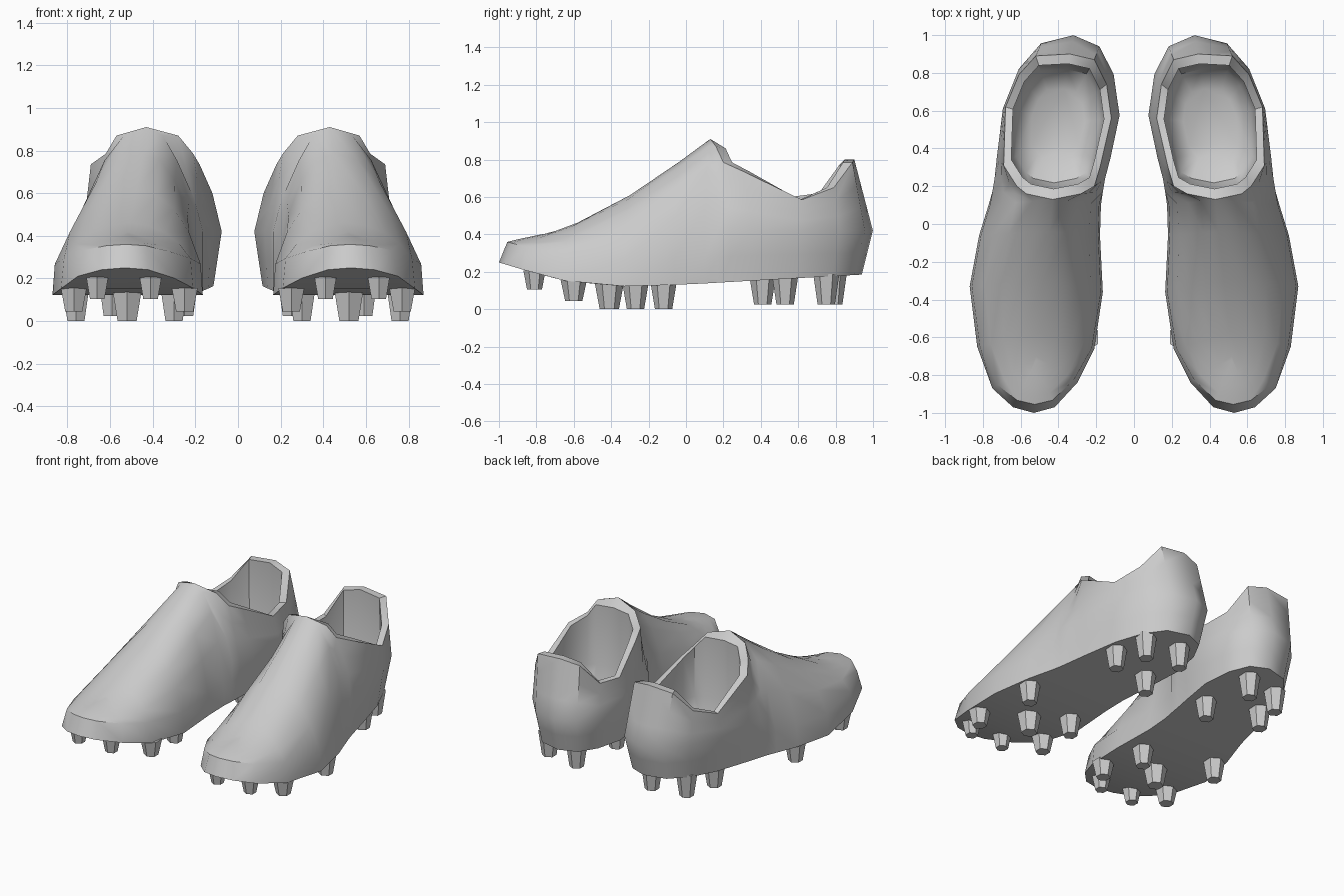
import bpy
import bmesh
from mathutils import Vector

cube = bpy.data.objects.get("Cube")
if cube:
    bpy.data.objects.remove(cube, do_unlink=True)

grey = bpy.data.materials.new("plain_grey")
grey.use_nodes = True
colour = (0.6, 0.6, 0.6, 1)
grey.diffuse_color = colour
grey.node_tree.nodes["Principled BSDF"].inputs["Base Color"].default_value = colour


def curve_at(points, y):
    """Linear interpolation of a short (y, value) profile."""
    for (y0, v0), (y1, v1) in zip(points, points[1:]):
        if y <= y1:
            return v0 + (v1 - v0) * max(0, y - y0) / (y1 - y0)
    return points[-1][1]


def sole_z(y):
    return curve_at([(-1, .25), (-.8, .19), (-.6, .14), (-.35, .122), (0, .132), (.4, .155), (.94, .185)], y)


def ridge(y):
    z = curve_at([(-.72, .41), (-.48, .5), (-.2, .67), (.05, .85), (.13, .91)], y)
    x = curve_at([(-.72, .52), (.13, .43)], y)
    return Vector((x, y, z))


def bezier(a, b, c, t):
    return a * (1 - t) ** 2 + b * 2 * t * (1 - t) + c * t ** 2


def finish(bm, name):
    """Turn a bmesh into a shaded object mirrored into a pair."""
    bmesh.ops.recalc_face_normals(bm, faces=bm.faces)
    mesh = bpy.data.meshes.new(name)
    bm.to_mesh(mesh)
    bm.free()
    mesh.materials.append(grey)
    obj = bpy.data.objects.new(name, mesh)
    bpy.context.collection.objects.link(obj)
    bpy.ops.object.select_all(action='DESELECT')
    obj.select_set(True)
    bpy.context.view_layer.objects.active = obj
    bpy.ops.object.shade_smooth_by_angle(angle=0.75)
    obj.modifiers.new("pair", 'MIRROR').use_mirror_merge = False


# Sole outline from toe to heel on each side
toe, heel = (.53, -1), (.33, .94)
outer = [(.64, -.97), (.75, -.87), (.83, -.65), (.87, -.33), (.82, -.06), (.77, .1),
         (.75, .17), (.735, .24), (.71, .36), (.655, .6), (.58, .78), (.48, .9)]
inner = [(.42, -.97), (.3, -.84), (.21, -.66), (.165, -.36), (.18, -.06), (.175, .1),
         (.165, .17), (.157, .24), (.14, .36), (.115, .57), (.145, .76), (.21, .89)]
# Instep ridge stations and ankle rim points
ridge_tops = [ridge(y) for y in (-.72, -.7, -.58, -.3, -.04, .13)]
outer_rim = [(.57, .16, .87), (.62, .2, .785), (.69, .31, .735), (.68, .62, .585), (.61, .79, .65), (.52, .89, .785)]
inner_rim = [(.28, .16, .87), (.21, .2, .785), (.18, .3, .735), (.12, .56, .6), (.145, .74, .62), (.21, .87, .775)]

outline = [toe] + outer + [heel] + inner[::-1]
tops = ([ridge_tops[0]] + ridge_tops + [Vector(p) for p in outer_rim] + [Vector((.34, .9, .8))]
        + [Vector(p) for p in inner_rim[::-1]] + ridge_tops[::-1])
count = len(outline)
tip = len(ridge_tops)
middle = Vector((.4, .53, 0))


def column(i):
    """One vertical strip of points from the sole edge to the ridge or rim."""
    x, y = outline[i]
    low, top = Vector((x, y, sole_z(y))), tops[i]
    if i <= tip or i >= count - tip:
        inset = curve_at([(-1, .16), (-.8, .08), (-.6, .03)], y)
        wall = low.lerp(Vector((.5, top.y, 0)), inset)
        wall.z = low.z + curve_at([(-1, .11), (-.6, .145)], y)
        bend = wall.lerp(top, .32)
        bend.z = wall.z + (top.z - wall.z) * curve_at([(-1, .4), (-.6, 1)], y)
        return [low] + [bezier(wall, bend, top, k / 4) for k in range(5)]
    out = low - middle
    out.z = 0
    spread = curve_at([(.2, 0), (.5, .035), (.94, .06)], y)
    bulge = low + out.normalized() * spread
    bulge.z = .42
    return [low, low.lerp(bulge, .5)] + [bulge.lerp(top, k / 3) for k in range(4)]


# Upper shell
bm = bmesh.new()
columns = [[bm.verts.new(p) for p in column(i)] for i in range(count)]
for i in range(count):
    a, b = columns[i], columns[(i + 1) % count]
    for k in range(len(a) - 1):
        bm.faces.new((a[k], b[k], b[k + 1], a[k + 1]))

# Sole strips between the two sides
for i in range(count // 2):
    quad = [columns[j % count][0] for j in (i, i + 1, count - i - 1, count - i)]
    bm.faces.new(list(dict.fromkeys(quad)))

# Rim edge, rounded lining and insole
opening = range(tip, count - tip)
previous = [columns[i][-1] for i in opening]
for scale, height in ((.86, .86), (.88, .44), (.78, .28), (.5, .21)):
    ring = []
    for i in opening:
        p = middle + (tops[i] - middle) * scale
        p.z = min(tops[i].z, height)
        ring.append(bm.verts.new(p))
    for k in range(len(ring)):
        n = (k + 1) % len(ring)
        bm.faces.new((previous[k], previous[n], ring[n], ring[k]))
    previous = ring
bm.faces.new(previous)
bmesh.ops.remove_doubles(bm, verts=bm.verts, dist=.0005)
finish(bm, "boot_shell")

# Studs: x, y, tip height, radius
studs = [(.41, -.81, .105, .06), (.66, -.81, .105, .06), (.25, -.6, .045, .07), (.77, -.6, .045, .07),
         (.52, -.41, 0, .078), (.3, -.27, 0, .07), (.76, -.12, 0, .07),
         (.25, .41, .025, .07), (.59, .53, .025, .07), (.29, .79, .025, .07), (.53, .75, .025, .07)]
bm = bmesh.new()
for x, y, bottom, radius in studs:
    top = sole_z(y) + .015
    made = bmesh.ops.create_cone(bm, cap_ends=True, segments=6, radius1=radius * .66,
                                 radius2=radius, depth=top - bottom)
    bmesh.ops.translate(bm, verts=made["verts"], vec=(x, y, (top + bottom) / 2))
finish(bm, "sole_studs")
